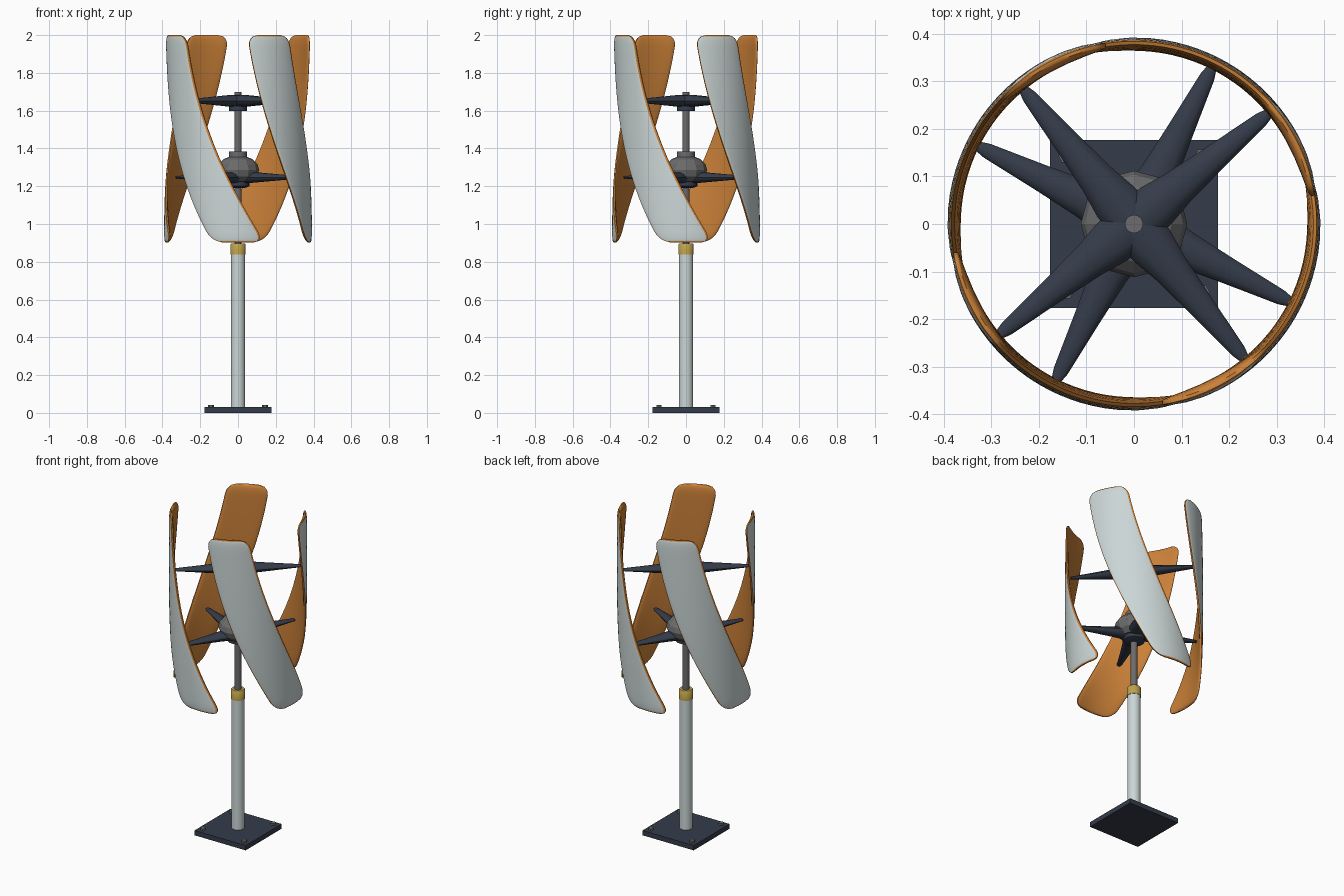
import bpy, bmesh, math

if "Cube" in bpy.data.objects:
    bpy.data.objects.remove(bpy.data.objects["Cube"])


def material(name, rgb):
    m = bpy.data.materials.new(name)
    m.diffuse_color = (*rgb, 1)
    m.use_nodes = True
    m.node_tree.nodes["Principled BSDF"].inputs["Base Color"].default_value = m.diffuse_color
    return m


PALE = material("pale_grey", (0.60, 0.67, 0.67))
ORANGE = material("orange", (0.60, 0.22, 0.04))
NAVY = material("dark_navy", (0.035, 0.045, 0.068))
STEEL = material("steel_grey", (0.15, 0.15, 0.15))
BRASS = material("brass", (0.52, 0.36, 0.07))


def finish(name, bm, *mats, angle=40):
    bmesh.ops.recalc_face_normals(bm, faces=bm.faces)
    mesh = bpy.data.meshes.new(name)
    bm.to_mesh(mesh)
    bm.free()
    for m in mats:
        mesh.materials.append(m)
    ob = bpy.data.objects.new(name, mesh)
    bpy.context.collection.objects.link(ob)
    bpy.ops.object.select_all(action='DESELECT')
    ob.select_set(True)
    bpy.context.view_layer.objects.active = ob
    bpy.ops.object.shade_smooth_by_angle(angle=math.radians(angle))
    return ob


def lathe(name, profile, mat, sides=24, center=(0, 0), angle=40):
    """Closed solid of revolution from (radius, z) pairs."""
    bm = bmesh.new()
    rings = [[bm.verts.new((center[0] + r * math.cos(2 * math.pi * i / sides),
                            center[1] + r * math.sin(2 * math.pi * i / sides), z))
              for i in range(sides)] for r, z in profile]
    for a, b in zip(rings, rings[1:]):
        for i in range(sides):
            j = (i + 1) % sides
            bm.faces.new((a[i], a[j], b[j], b[i]))
    bm.faces.new(rings[0][::-1])
    bm.faces.new(rings[-1])
    return finish(name, bm, mat, angle=angle)


def arm(name, heading, z):
    """Flattened spar running from the hub out to a blade."""
    bm = bmesh.new()
    sides, rings = 12, []
    for r, w, h in ((-0.02, 0.052, 0.032), (0.06, 0.05, 0.031), (0.12, 0.039, 0.026),
                    (0.22, 0.028, 0.018), (0.345, 0.016, 0.008), (0.368, 0.010, 0.005)):
        ring = []
        for i in range(sides):
            t = 2 * math.pi * i / sides
            s = w * math.cos(t)
            ring.append(bm.verts.new((r * math.cos(heading) - s * math.sin(heading),
                                      r * math.sin(heading) + s * math.cos(heading),
                                      z + h * math.sin(t))))
        rings.append(ring)
    for a, b in zip(rings, rings[1:]):
        for i in range(sides):
            j = (i + 1) % sides
            bm.faces.new((a[i], a[j], b[j], b[i]))
    bm.faces.new(rings[0])
    bm.faces.new(rings[-1])
    finish(name, bm, NAVY)


Z0, Z1, CORNER = 0.903, 2.0, 0.058
US = (-1, -0.97, -0.85, -0.6, -0.3, 0, 0.3, 0.6, 0.82, 0.92, 1)


def blade(name, turn):
    """Twisted curved panel: pale outside, orange inside and round the rim."""
    ends = [CORNER * e for e in (0, 0.12, 0.3, 0.6, 1)]
    n = 22
    zs = [Z0 + e for e in ends]
    zs += [Z0 + CORNER + (Z1 - Z0 - 2 * CORNER) * i / n for i in range(1, n)]
    zs += [Z1 - e for e in reversed(ends)]
    bm = bmesh.new()
    outer, inner = [], []
    for z in zs:
        d = Z1 - z
        mid = -64 + 24 * d + 31.5 * d * d
        half = math.radians(18.4 + 2.5 * d)
        e = min(1, min(z - Z0, d) / CORNER)
        round_end = math.sqrt(max(0, 1 - (1 - e) ** 2))
        half -= CORNER * (1 - round_end) / 0.39
        ro, ri = [], []
        for u in US:
            a = math.radians(mid) + turn + half * u
            full = math.sqrt(1 - u * u) * round_end
            r_out = 0.384 + 0.008 * full
            r_in = r_out - 0.007 - 0.021 * full
            for row, r in ((ro, r_out), (ri, r_in)):
                row.append(bm.verts.new((r * math.sin(a), -r * math.cos(a), z)))
        outer.append(ro)
        inner.append(ri)
    rows, cols = len(zs), len(US)
    for k in range(rows - 1):
        for c in range(cols - 1):
            f = bm.faces.new((outer[k][c], outer[k][c + 1], outer[k + 1][c + 1], outer[k + 1][c]))
            rim = k in (0, rows - 2) or c in (0, cols - 2)
            f.material_index = 1 if rim else 0
            g = bm.faces.new((inner[k][c], inner[k + 1][c], inner[k + 1][c + 1], inner[k][c + 1]))
            g.material_index = 1
    # rim strip joining the two skins
    loop = [(0, c) for c in range(cols)] + [(k, cols - 1) for k in range(1, rows)]
    loop += [(rows - 1, c) for c in range(cols - 2, -1, -1)] + [(k, 0) for k in range(rows - 2, 0, -1)]
    for (k, c), (l, d) in zip(loop, loop[1:] + loop[:1]):
        f = bm.faces.new((outer[k][c], inner[k][c], inner[l][d], outer[l][d]))
        f.material_index = 1
    finish(name, bm, PALE, ORANGE, angle=50)


# base plate and its bolts
bm = bmesh.new()
bmesh.ops.create_cube(bm, size=1)
for v in bm.verts:
    v.co.x *= 0.354
    v.co.y *= 0.354
    v.co.z = (v.co.z + 0.5) * 0.03
finish("base_plate", bm, NAVY)
for i, (sx, sy) in enumerate(((1, 1), (-1, 1), (-1, -1), (1, -1))):
    lathe(f"base_bolt_{i + 1}", [(0.016, 0.028), (0.016, 0.043)], STEEL, 6, (0.143 * sx, 0.143 * sy))

# mast, collar and shaft
lathe("mast", [(0.038, 0.03), (0.038, 0.84)], PALE)
lathe("mast_collar", [(0.041, 0.838), (0.041, 0.89), (0.036, 0.897)], BRASS)
lathe("shaft", [(0.019, 0.85), (0.019, 1.70)], STEEL)

# hub parts
lathe("lower_hub_collar", [(0.035, 1.19), (0.06, 1.20), (0.06, 1.225)], NAVY)
dome = [(0.112 * math.cos(math.radians(t)), 1.285 + 0.08 * math.sin(math.radians(t)))
        for t in (-50, -25, 0, 22, 45, 70)]
lathe("generator_dome", dome, STEEL, 12, angle=20)
lathe("dome_collar", [(0.048, 1.355), (0.048, 1.383)], STEEL)
lathe("upper_hub_collar", [(0.047, 1.597), (0.047, 1.625)], NAVY)

# four blades, each on an upper and a lower arm
for i in range(4):
    q = i * math.pi / 2
    blade(f"blade_{i + 1}", q)
    arm(f"upper_arm_{i + 1}", math.radians(39.4) + q, 1.652)
    arm(f"lower_arm_{i + 1}", math.radians(63.5) + q, 1.247)
